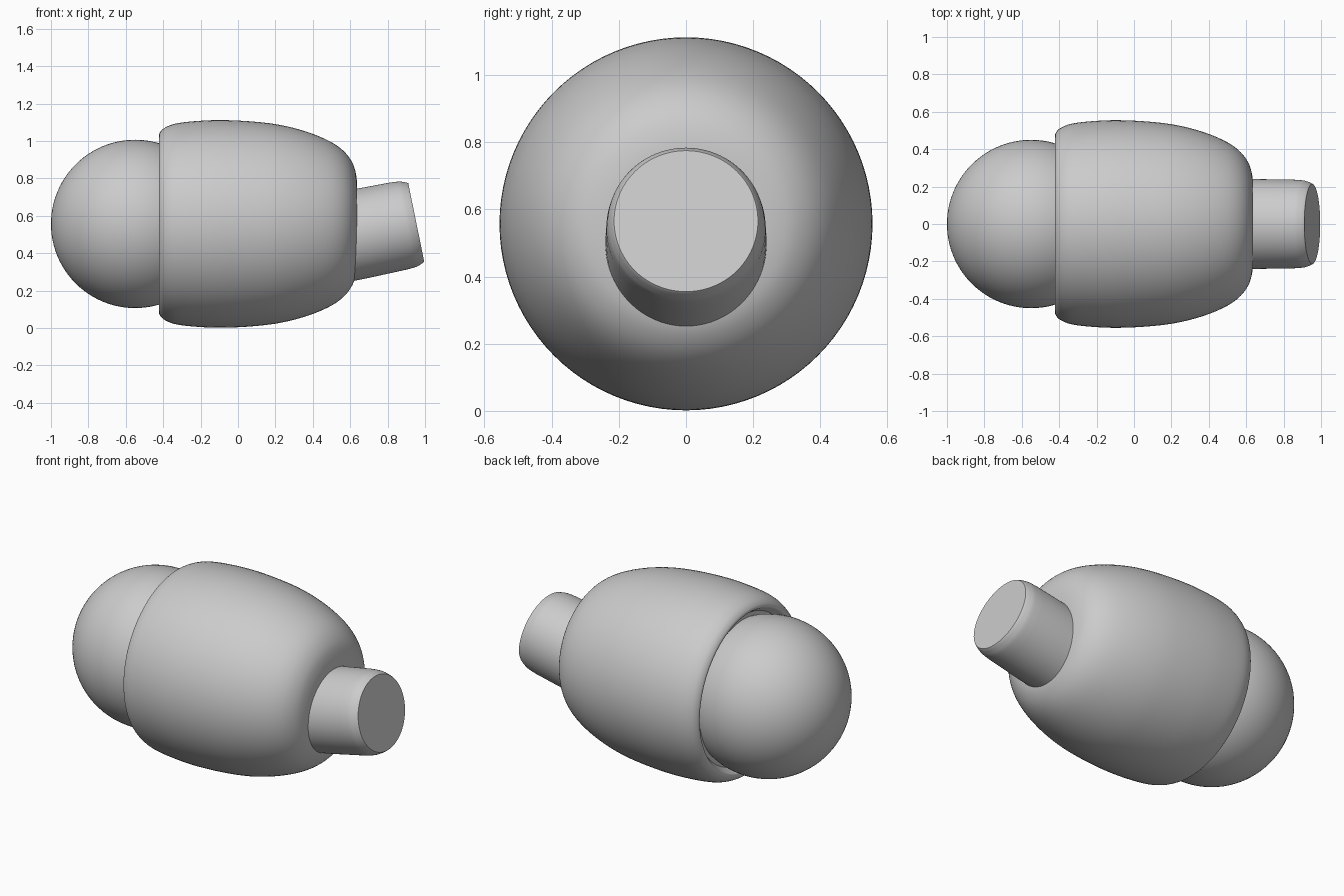
import bpy, bmesh
from math import radians
from mathutils import Matrix, Vector

default = bpy.data.objects.get("Cube")
if default:
    bpy.data.objects.remove(default)

AXIS_Z = 0.557
SEGMENTS = 96

grey = bpy.data.materials.new("plain grey")
grey.use_nodes = True
colour = (0.6, 0.6, 0.6, 1)
grey.diffuse_color = colour
grey.node_tree.nodes["Principled BSDF"].inputs["Base Color"].default_value = colour


def lathe(name, profile, location, tilt=0, sharp=40):
    """Spin (x, radius) points about the x axis, then tilt the nose upward."""
    bm = bmesh.new()
    verts = [bm.verts.new((x, 0, r)) for x, r in profile]
    edges = [bm.edges.new(pair) for pair in zip(verts, verts[1:])]
    bmesh.ops.spin(bm, geom=verts + edges, cent=(0, 0, 0), axis=(1, 0, 0),
                   angle=radians(360), steps=SEGMENTS)
    bmesh.ops.remove_doubles(bm, verts=bm.verts, dist=0.0002)
    bmesh.ops.recalc_face_normals(bm, faces=bm.faces)
    mesh = bpy.data.meshes.new(name)
    bm.to_mesh(mesh)
    bm.free()
    obj = bpy.data.objects.new(name, mesh)
    obj.matrix_world = Matrix.Translation(location) @ Matrix.Rotation(radians(-tilt), 4, "Y")
    bpy.context.collection.objects.link(obj)
    finish(obj, sharp)


def finish(obj, sharp):
    obj.data.materials.append(grey)
    bpy.ops.object.select_all(action="DESELECT")
    obj.select_set(True)
    bpy.context.view_layer.objects.active = obj
    bpy.ops.object.shade_smooth_by_angle(angle=radians(sharp))


def smooth_curve(points, steps=6):
    """Catmull-Rom curve through the profile points."""
    p = [Vector(q) for q in (points[0], *points, points[-1])]
    out = []
    for a, b, c, d in zip(p, p[1:], p[2:], p[3:]):
        for i in range(steps):
            t = i / steps
            out.append(b + (c - a) * t / 2 + (2 * a - 5 * b + 4 * c - d) * t * t / 2
                       + (3 * b - a - 3 * c + d) * t ** 3 / 2)
    return [tuple(q) for q in out] + [points[-1]]


# Ball joint
bpy.ops.mesh.primitive_uv_sphere_add(segments=SEGMENTS, ring_count=48, radius=0.45,
                                     location=(-0.55, 0, AXIS_Z), rotation=(0, radians(90), 0))
ball = bpy.context.object
ball.name = "ball_joint"
finish(ball, 40)

# Barrel-shaped sleeve with a rounded rim around the ball
barrel = smooth_curve([(-0.40, 0.455), (-0.42, 0.47), (-0.417, 0.49), (-0.39, 0.515),
                       (-0.33, 0.537), (-0.22, 0.55), (-0.09, 0.555), (0.07, 0.548),
                       (0.22, 0.53), (0.36, 0.495), (0.48, 0.447), (0.56, 0.394),
                       (0.61, 0.33), (0.632, 0.26), (0.638, 0.18)])
lathe("sleeve", [(-0.38, 0), (-0.38, 0.44)] + barrel + [(0.638, 0)], (0, 0, AXIS_Z))

# Tilted peg with a softened outer edge and a flat end
edge = smooth_curve([(-0.10, 0.237), (-0.05, 0.233), (-0.025, 0.226), (-0.008, 0.219), (0, 0.214)], 4)
lathe("peg", [(-0.5, 0), (-0.5, 0.24), (-0.3, 0.24)] + edge + [(0, 0)],
      (0.953, 0, 0.565), tilt=11.5, sharp=35)
